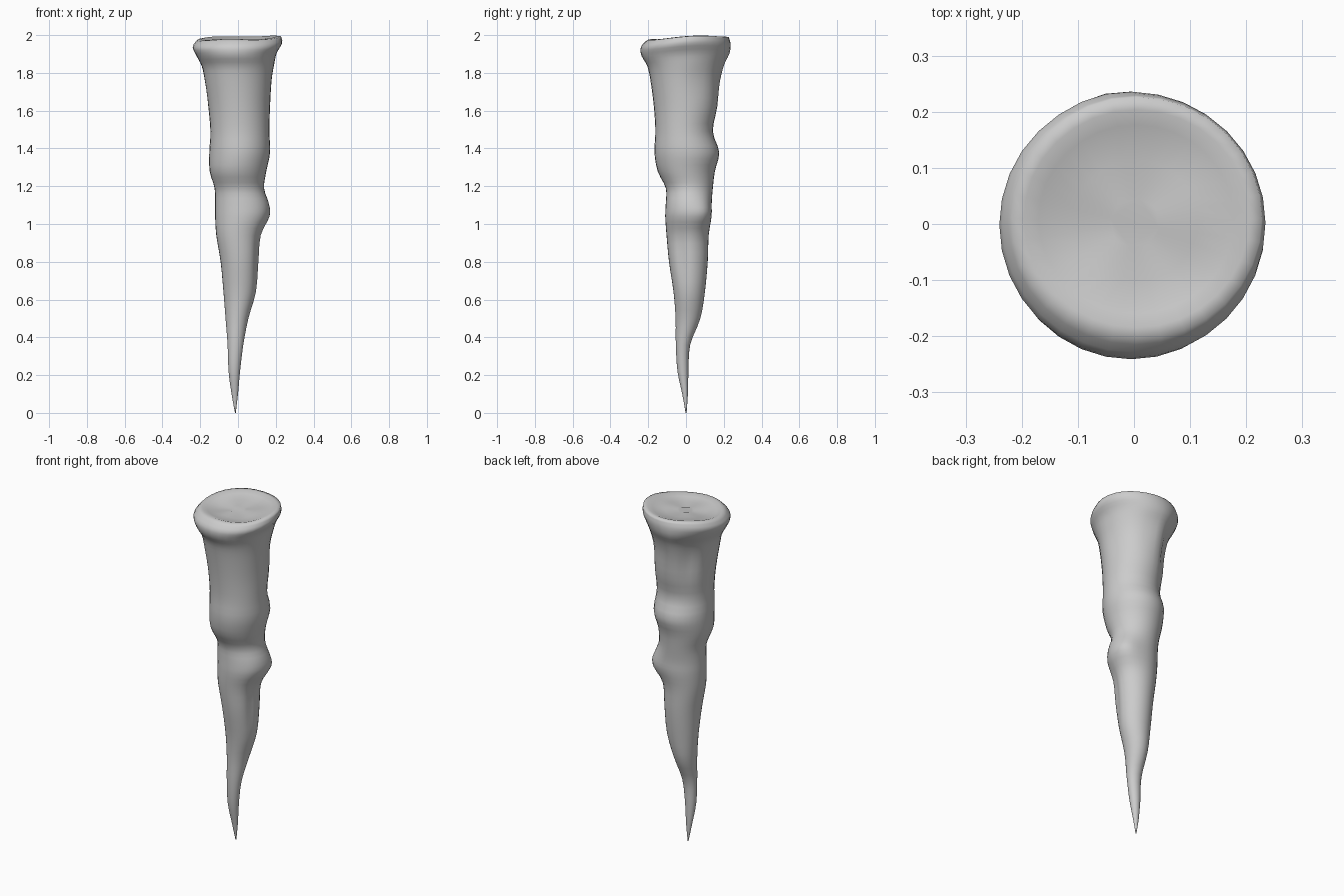
import bpy, bmesh, math

# Silhouette profile: z, x min, x max, y min, y max
PROFILE = [
    (0.00, -0.016, -0.012, -0.002, 0.003),
    (0.10, -0.034, 0.000, -0.020, 0.010),
    (0.22, -0.050, 0.011, -0.045, 0.013),
    (0.36, -0.055, 0.028, -0.054, 0.022),
    (0.50, -0.066, 0.055, -0.055, 0.076),
    (0.64, -0.077, 0.095, -0.066, 0.100),
    (0.80, -0.092, 0.110, -0.090, 0.115),
    (0.94, -0.115, 0.122, -0.103, 0.120),
    (1.04, -0.121, 0.165, -0.110, 0.135),
    (1.11, -0.121, 0.162, -0.107, 0.136),
    (1.19, -0.124, 0.138, -0.107, 0.142),
    (1.28, -0.150, 0.150, -0.150, 0.153),
    (1.38, -0.152, 0.170, -0.167, 0.176),
    (1.49, -0.146, 0.166, -0.162, 0.142),
    (1.62, -0.158, 0.170, -0.170, 0.165),
    (1.76, -0.178, 0.180, -0.188, 0.174),
    (1.84, -0.192, 0.192, -0.205, 0.195),
    (1.90, -0.220, 0.205, -0.236, 0.228),
    (1.95, -0.240, 0.234, -0.238, 0.235),
    (1.985, -0.218, 0.228, -0.205, 0.226),
]
SIDES, STEPS = 32, 3


def catmull(a, b, c, d, t):
    return b + 0.5 * t * (c - a + t * (2*a - 5*b + 4*c - d + t * (3*(b - c) + d - a)))


def sample(i, t):
    rows = [PROFILE[min(max(i + k, 0), len(PROFILE) - 1)] for k in (-1, 0, 1, 2)]
    return [catmull(*vals, t) for vals in zip(*rows)]


# Local ridges (+) and folds (-): angle in degrees, z, amplitude, angular width, height
LUMPS = [(40, 1.06, 0.020, 25, 0.07), (130, 1.72, -0.016, 14, 0.13),
         (100, 1.80, 0.012, 14, 0.10), (-20, 0.85, -0.012, 16, 0.16),
         (165, 1.72, -0.008, 15, 0.10), (20, 1.75, -0.006, 20, 0.10)]


def lump(deg, z):
    total = 0
    for a, h, amp, wa, wh in LUMPS:
        da = (deg - a + 180) % 360 - 180
        total += amp * math.exp(-(da / wa) ** 2 - ((z - h) / wh) ** 2)
    return total


def rim_shift(x, y, z):
    # The rim tilts down at the front and ripples slightly
    w = max(0.0, min(1.0, (z - 1.75) / 0.2))
    return w * (0.045 * y + 0.05 * x * (y < 9) * 0.6 + 0.004 * math.sin(3 * math.atan2(y, x) + 1) - 0.003)


def ring(bm, z, x0, x1, y0, y1):
    verts = []
    for k in range(SIDES):
        a = 2 * math.pi * k / SIDES
        d = lump(math.degrees(a), z)
        x = (x0 + x1) / 2 + ((x1 - x0) / 2 + d) * math.cos(a)
        y = (y0 + y1) / 2 + ((y1 - y0) / 2 + d) * math.sin(a)
        verts.append(bm.verts.new((x, y, z + rim_shift(x, y, z))))
    return verts


bm = bmesh.new()

# Tapering lumpy body
rings = [ring(bm, *sample(i, s / STEPS)) for i in range(len(PROFILE) - 1) for s in range(STEPS)]
rings.append(ring(bm, *PROFILE[-1]))

# Slightly dished top
for f, z in ((0.90, 1.988), (0.78, 1.978), (0.5, 1.970), (0.2, 1.968)):
    rings.append(ring(bm, z, *[v * f for v in PROFILE[-1][1:]]))

for a, b in zip(rings, rings[1:]):
    for k in range(SIDES):
        n = (k + 1) % SIDES
        bm.faces.new((a[k], a[n], b[n], b[k]))
bm.faces.new(rings[-1])
bm.faces.new(rings[0][::-1])
bmesh.ops.recalc_face_normals(bm, faces=bm.faces)
for f in bm.faces:
    f.smooth = True

mesh = bpy.data.meshes.new("icicle")
bm.to_mesh(mesh)
bm.free()
icicle = bpy.data.objects.new("icicle", mesh)
bpy.context.collection.objects.link(icicle)
